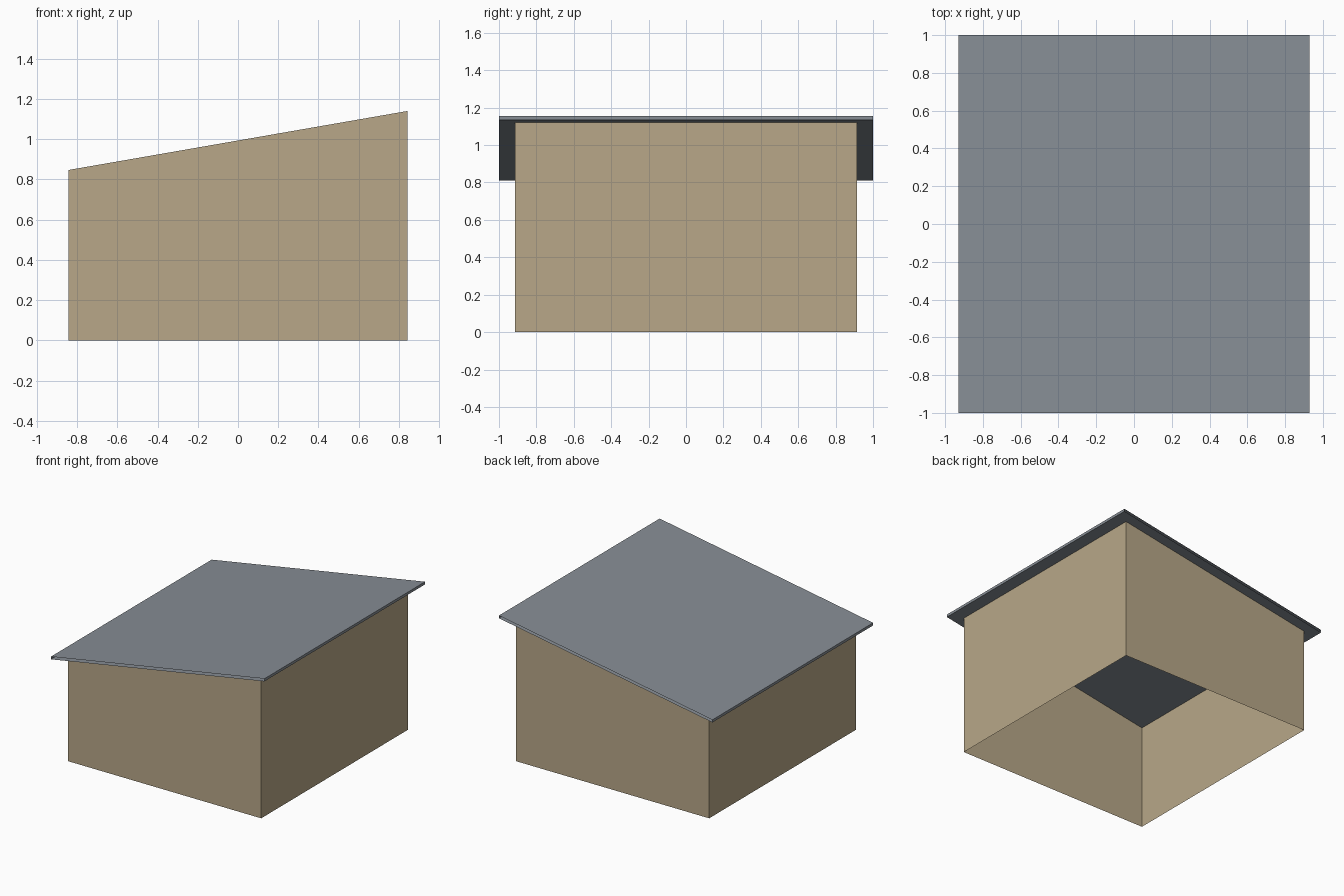
import bpy
import bmesh

cube = bpy.data.objects.get("Cube")
if cube:
    bpy.data.objects.remove(cube, do_unlink=True)

WALL_X, WALL_Y = 0.842, 0.914
ROOF_X, ROOF_Y = 0.93, 1.0
THICK = 0.021


def roof_z(x):
    """Height of the sloping roof top."""
    return 0.994 + 0.174 * x


def material(name, color):
    mat = bpy.data.materials.new(name)
    mat.use_nodes = True
    mat.diffuse_color = color
    mat.node_tree.nodes["Principled BSDF"].inputs["Base Color"].default_value = color
    return mat


def extruded_shell(name, outline, depth, mat):
    """Sweep an x-z outline along y, returning the bmesh and its two end loops."""
    bm = bmesh.new()
    front, back = ([bm.verts.new((x, y, z)) for x, z in outline]
                   for y in (-depth, depth))
    for i in range(len(outline)):
        j = (i + 1) % len(outline)
        bm.faces.new((front[i], back[i], back[j], front[j]))
    return bm, front, back


def finish(name, bm, mat):
    mesh = bpy.data.meshes.new(name)
    bm.to_mesh(mesh)
    bm.free()
    mesh.materials.append(mat)
    obj = bpy.data.objects.new(name, mesh)
    bpy.context.collection.objects.link(obj)


tan = material("tan wall", (0.48, 0.39, 0.247, 1))
slate = material("slate roof", (0.242, 0.27, 0.301, 1))

# Walls: four sides, open at the floor and under the roof
section = [(-WALL_X, 0), (-WALL_X, roof_z(-WALL_X) - 0.001),
           (WALL_X, roof_z(WALL_X) - 0.001), (WALL_X, 0)]
bm, front, back = extruded_shell("walls", section, WALL_Y, tan)
bm.faces.new(front)
bm.faces.new(back[::-1])
bmesh.ops.recalc_face_normals(bm, faces=bm.faces)
openings = [f for f in bm.faces if abs(f.normal.z) > 0.5]
bmesh.ops.delete(bm, geom=openings, context='FACES_ONLY')
finish("walls", bm, tan)

# Roof: thin sloping sheet, open at its front and back ends
section = [(-ROOF_X, roof_z(-ROOF_X) - THICK), (-ROOF_X, roof_z(-ROOF_X)),
           (ROOF_X, roof_z(ROOF_X)), (ROOF_X, roof_z(ROOF_X) - THICK)]
bm, front, back = extruded_shell("roof", section, ROOF_Y, slate)
bmesh.ops.recalc_face_normals(bm, faces=bm.faces)
finish("roof", bm, slate)
